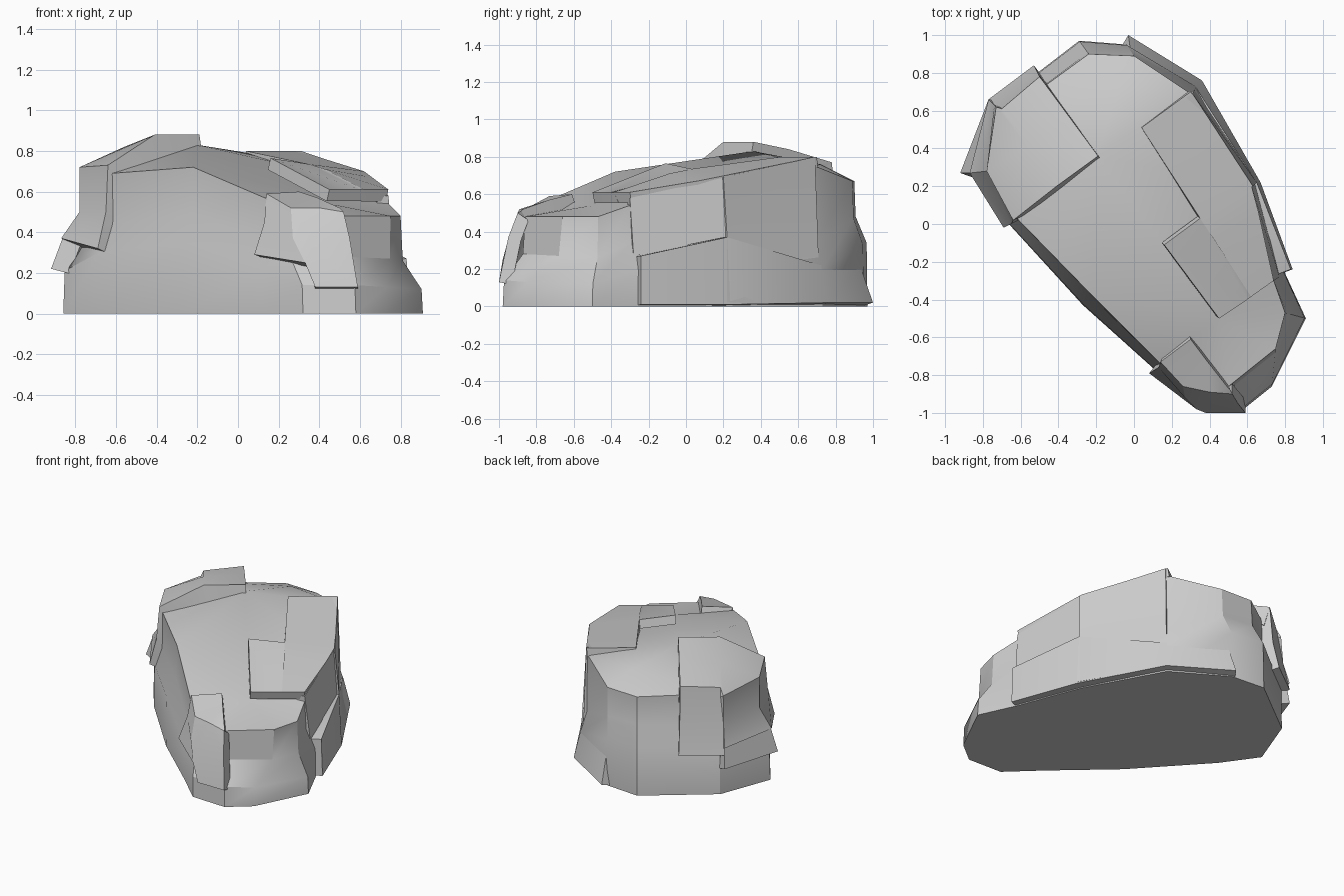
import bpy, bmesh
from math import radians
from mathutils import Vector


def make_object(name, verts, faces, thickness=0):
    mesh = bpy.data.meshes.new(name)
    mesh.from_pydata(verts, [], faces)
    bm = bmesh.new()
    bm.from_mesh(mesh)
    bmesh.ops.recalc_face_normals(bm, faces=bm.faces)
    heart = Vector((0, 0, 0.2))
    facing = sum(f.normal.dot(f.calc_center_median() - heart) * f.calc_area() for f in bm.faces)
    if facing < 0:
        bmesh.ops.reverse_faces(bm, faces=bm.faces)
    bm.to_mesh(mesh)
    bm.free()
    obj = bpy.data.objects.new(name, mesh)
    bpy.context.collection.objects.link(obj)
    bpy.ops.object.select_all(action='DESELECT')
    obj.select_set(True)
    bpy.context.view_layer.objects.active = obj
    if thickness:
        mod = obj.modifiers.new("thickness", 'SOLIDIFY')
        mod.thickness = thickness
        mod.offset = -1
        bpy.ops.object.modifier_apply(modifier=mod.name)
    bpy.ops.object.shade_smooth_by_angle(angle=radians(28))
    return obj


def plate(name, rows, depth=0.1):
    """Stone plate: grid of outer points, thickened into the rock."""
    m = len(rows[0])
    faces = [(i * m + j, i * m + j + 1, (i + 1) * m + j + 1, (i + 1) * m + j)
             for i in range(len(rows) - 1) for j in range(m - 1)]
    return make_object(name, [p for row in rows for p in row], faces, depth)


# Main rock: columns of (foot x, foot y, belly z, rim x, rim y, rim z)
columns = [
    (-0.69, 0.03, 0.30, -0.62, 0.03, 0.69),
    (-0.27, -0.43, 0.35, -0.22, -0.38, 0.72),
    (0.12, -0.78, 0.22, 0.13, -0.73, 0.57),
    (0.32, -0.97, 0.14, 0.25, -0.84, 0.49),
    (0.58, -0.98, 0.14, 0.50, -0.86, 0.48),
    (0.73, -0.86, 0.13, 0.75, -0.66, 0.48),
    (0.91, -0.50, 0.12, 0.80, -0.47, 0.48),
    (0.79, -0.24, 0.20, 0.74, -0.30, 0.54),
    (0.62, 0.20, 0.35, 0.60, 0.20, 0.65),
    (0.33, 0.73, 0.20, 0.30, 0.69, 0.75),
    (-0.04, 0.95, 0.33, 0.00, 0.89, 0.67),
    (-0.29, 0.97, 0.34, -0.24, 0.90, 0.67),
    (-0.72, 0.64, 0.30, -0.68, 0.58, 0.69),
    (-0.86, 0.27, 0.21, -0.74, 0.27, 0.68),
]
N = len(columns)
foot, belly, chest, rim = [], [], [], []
for fx, fy, bz, rx, ry, rz in columns:
    f, r = Vector((fx, fy, 0)), Vector((rx, ry, rz))
    for ring, inset, z in ((belly, 0.06, bz), (chest, 0.9, bz + 0.14)):
        p = f.lerp(r, inset)
        p.z = z
        ring.append(p)
    foot.append(f)
    rim.append(r)
crest = [Vector((-0.2, 0.36, 0.83)), Vector((0.45, -0.5, 0.54)), Vector((-0.08, 0.72, 0.76))]
faces = [list(range(N))[::-1]]
for ring in (0, N, 2 * N):
    for i in range(N):
        j = (i + 1) % N
        faces.append([ring + i, ring + j, ring + N + j, ring + N + i])
T, A, B, C = 3 * N, 4 * N, 4 * N + 1, 4 * N + 2
for i, apex in enumerate([A, B, B, B, B, B, B, B, A, C, C, C, A, A]):
    faces.append([T + i, T + (i + 1) % N, apex])
faces += [[T + 1, B, A], [T + 8, A, B], [T + 9, C, A], [T + 12, A, C]]
make_object("rock_body", foot + belly + chest + rim + crest, faces)

# Plate over the left shoulder and flank, and its turn around the back
plate("left_plate", [
    [(-0.19, 0.36, 0.88), (-0.41, 0.20, 0.88), (-0.64, 0.02, 0.73), (-0.65, 0.00, 0.50), (-0.69, -0.02, 0.32)],
    [(-0.33, 0.55, 0.84), (-0.56, 0.41, 0.82), (-0.78, 0.28, 0.72), (-0.78, 0.28, 0.50), (-0.87, 0.27, 0.37)],
    [(-0.50, 0.78, 0.77), (-0.70, 0.61, 0.75), (-0.73, 0.62, 0.70), (-0.74, 0.63, 0.50), (-0.77, 0.66, 0.35)],
], 0.14)
plate("back_left_plate", [
    [(-0.70, 0.61, 0.75), (-0.74, 0.63, 0.50), (-0.77, 0.66, 0.30)],
    [(-0.50, 0.78, 0.77), (-0.51, 0.80, 0.50), (-0.53, 0.84, 0.30)],
])
plate("left_lower_plate", [
    [(-0.86, 0.27, 0.38), (-0.92, 0.27, 0.22)],
    [(-0.75, 0.64, 0.38), (-0.77, 0.66, 0.20)],
])

# Notched plate on the right of the top
plate("top_right_plate", [
    [(0.04, 0.51, 0.80), (0.30, 0.70, 0.80)],
    [(0.35, 0.03, 0.735), (0.62, 0.21, 0.70)],
    [(0.43, -0.09, 0.71), (0.66, 0.06, 0.67)],
    [(0.62, -0.385, 0.61), (0.74, -0.30, 0.61)],
], 0.06)
plate("top_notch_plate", [
    [(0.16, -0.11, 0.765), (0.35, 0.03, 0.735), (0.43, -0.09, 0.71)],
    [(0.45, -0.50, 0.61), (0.60, -0.40, 0.61), (0.62, -0.385, 0.61)],
], 0.06)

# Plates wrapping the right flank and the back foot
plate("right_plate", [
    [(0.31, 0.69, 0.80), (0.32, 0.71, 0.23), (0.36, 0.75, 0.02)],
    [(0.63, 0.20, 0.69), (0.65, 0.22, 0.37), (0.67, 0.22, 0.02)],
])
plate("right_flank_plate", [
    [(0.62, 0.21, 0.69), (0.64, 0.21, 0.37)],
    [(0.74, -0.30, 0.58), (0.77, -0.28, 0.27)],
], 0.06)
plate("right_foot_plate", [
    [(-0.02, 0.93, 0.22), (-0.03, 1.00, 0.02)],
    [(0.33, 0.72, 0.22), (0.36, 0.76, 0.02)],
    [(0.65, 0.22, 0.37), (0.67, 0.22, 0.01)],
    [(0.83, -0.24, 0.27), (0.84, -0.24, 0.01)],
], 0.07)

# Plate hanging over the front corner
plate("front_plate", [
    [(0.30, -0.61, 0.60), (0.14, -0.73, 0.59), (0.13, -0.76, 0.45), (0.08, -0.79, 0.29)],
    [(0.39, -0.73, 0.57), (0.26, -0.86, 0.52), (0.27, -0.92, 0.37), (0.33, -0.98, 0.25)],
    [(0.50, -0.87, 0.52), (0.40, -0.89, 0.52), (0.36, -0.95, 0.36), (0.38, -1.00, 0.13)],
    [(0.51, -0.88, 0.51), (0.52, -0.90, 0.50), (0.55, -0.95, 0.37), (0.59, -1.00, 0.13)],
], 0.07)
